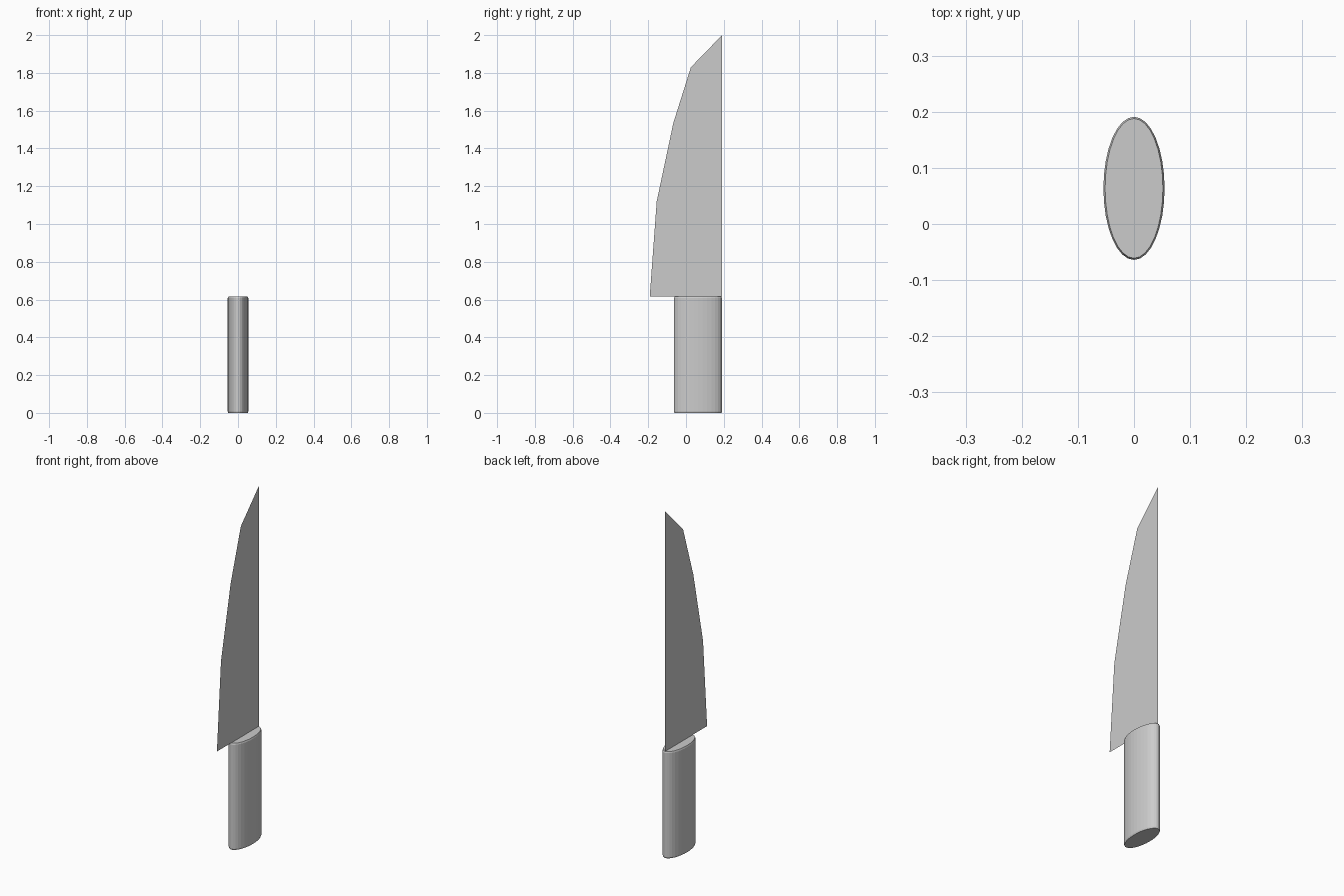
import bpy
import bmesh
from math import cos, sin, tau

if "Cube" in bpy.data.objects:
    bpy.data.objects.remove(bpy.data.objects["Cube"])


def add_object(name, bm):
    mesh = bpy.data.meshes.new(name)
    bm.to_mesh(mesh)
    bm.free()
    obj = bpy.data.objects.new(name, mesh)
    bpy.context.collection.objects.link(obj)
    return obj


# Handle: upright oval grip with slightly eased end rims
SIDES, CENTRE_Y, RX, RY, TOP = 32, 0.0635, 0.0545, 0.1275, 0.615
EASE = 0.003
bm = bmesh.new()
rings = []
for z, inset in ((0, EASE), (0.008, 0), (TOP - 0.008, 0), (TOP, EASE)):
    rings.append([bm.verts.new(((RX - inset) * cos(tau * i / SIDES),
                                CENTRE_Y + (RY - inset) * sin(tau * i / SIDES), z))
                  for i in range(SIDES)])
for low, high in zip(rings, rings[1:]):
    for i in range(SIDES):
        j = (i + 1) % SIDES
        bm.faces.new((low[i], low[j], high[j], high[i]))
bm.faces.new(rings[0][::-1])
bm.faces.new(rings[-1])
add_object("handle", bm)

# Blade: paper-thin sheet, straight spine at the back and faceted cutting edge
profile = [(-0.192, TOP), (0.191, TOP), (0.191, 2.0),
           (0.026, 1.83), (-0.067, 1.535), (-0.155, 1.12)]
bm = bmesh.new()
bm.faces.new([bm.verts.new((0, y, z)) for y, z in profile])
add_object("blade", bm)
